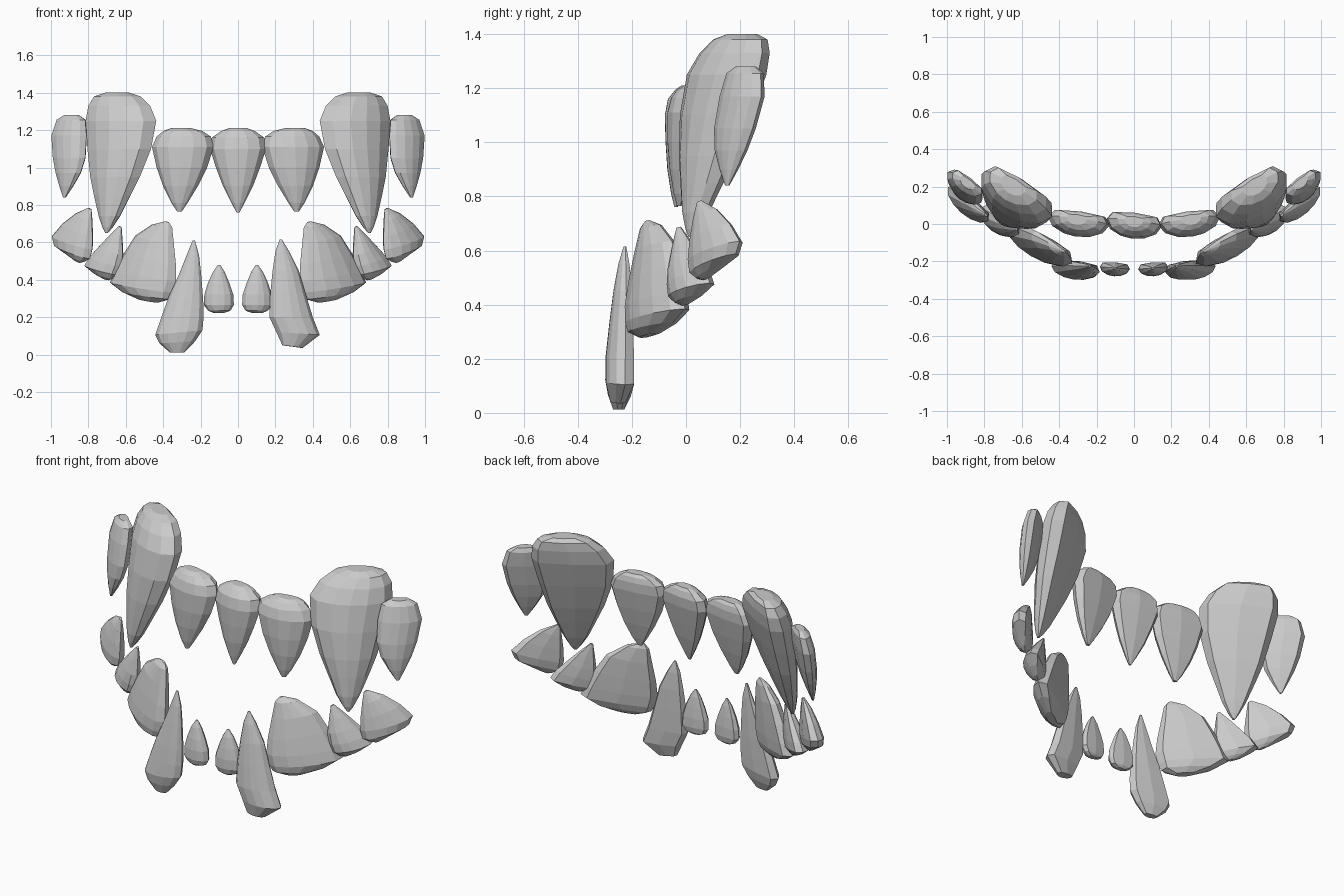
import bpy, bmesh, math

# Cross-section across a tooth: bulging front (v > 0), bevelled flat back (v < 0)
SECTION = [(-1, 0), (-.82, .55), (-.42, .9), (0, 1), (.42, .9), (.82, .55),
           (1, 0), (.82, -.8), (0, -1), (-.82, -.8)]


def tooth(name, rows, centre, slope, front, back, mirror=False):
    """Loft rows of (left x, left z, right x, right z) lying on a tilted plane."""
    cx, cy, cz = centre
    sx, sz = slope
    k = math.hypot(sx, 1)
    wmax = max(math.hypot(r[2] - r[0], r[3] - r[1]) for r in rows)
    bm = bmesh.new()
    rings = []
    for xl, zl, xr, zr in rows:
        f = (math.hypot(xr - xl, zr - zl) / wmax) ** 0.8
        pts = []
        for u, v in SECTION:
            t = (u + 1) / 2
            x, z = xl + (xr - xl) * t, zl + (zr - zl) * t
            d = v * f * (front if v > 0 else back)
            y = cy + sx * (x - cx) + sz * (z - cz) - d / k
            pts.append([x + d * sx / k, y, z])
        lo, hi = min(p[0] for p in pts), max(p[0] for p in pts)
        for p in pts:                       # keep the front outline exact
            p[0] = xl + (p[0] - lo) / (hi - lo) * (xr - xl)
            if mirror:
                p[0] = -p[0]
        rings.append([bm.verts.new(p) for p in pts])
    n = len(SECTION)
    for a, b in zip(rings, rings[1:]):
        for i in range(n):
            bm.faces.new((a[i], a[(i + 1) % n], b[(i + 1) % n], b[i]))
    bm.faces.new(rings[0])
    bm.faces.new(rings[-1][::-1])
    bmesh.ops.recalc_face_normals(bm, faces=bm.faces[:])
    me = bpy.data.meshes.new(name)
    bm.to_mesh(me)
    bm.free()
    bpy.context.collection.objects.link(bpy.data.objects.new(name, me))


def pair(name, *args):
    tooth(name + "_left", *args)
    tooth(name + "_right", *args, True)


def level(rows):
    """Rows given as (z, left x, right x)."""
    return [(a, z, b, z) for z, a, b in rows]


# Upper front teeth
tooth("upper_centre_incisor", level([
    (1.21, -.05, .05), (1.195, -.09, .09), (1.16, -.14, .14), (1.10, -.15, .15),
    (1.0, -.118, .118), (.9, -.08, .08), (.81, -.035, .035), (.76, -.008, .008)]),
    (0, 0, 1.05), (-.12, .12), .085, .05)
pair("upper_side_incisor", level([
    (1.21, -.36, -.25), (1.195, -.40, -.19), (1.165, -.435, -.145), (1.11, -.46, -.13),
    (1.0, -.435, -.165), (.9, -.40, -.215), (.81, -.355, -.27), (.765, -.325, -.30)]),
    (-.30, .01, 1.05), (-.14, .12), .085, .05)

# Upper canines and the small teeth outside them
pair("upper_canine", level([
    (1.4, -.71, -.58), (1.38, -.77, -.52), (1.33, -.80, -.47), (1.25, -.815, -.437),
    (1.1, -.805, -.465), (.95, -.79, -.525), (.85, -.77, -.575), (.74, -.745, -.63),
    (.68, -.725, -.67), (.65, -.71, -.695)]),
    (-.63, .14, 1.2), (-.6, .30), .12, .075)
pair("upper_outer_tooth", level([
    (1.28, -.93, -.85), (1.255, -.97, -.815), (1.17, -.998, -.808), (1.05, -.99, -.815),
    (.97, -.975, -.84), (.9, -.955, -.88), (.84, -.935, -.92)]),
    (-.9, .2, 1.15), (-.75, .22), .055, .04)

# Lower front teeth
pair("lower_incisor", level([
    (.48, -.107, -.095), (.44, -.135, -.07), (.38, -.162, -.045), (.32, -.18, -.025),
    (.265, -.183, -.022), (.235, -.16, -.04), (.222, -.13, -.075)]),
    (-.1, -.235, .33), (-.08, 0), .045, .03)

# Lower canines, with slightly different roots
tooth("lower_canine_left", [
    (-.243, .61, -.23, .61), (-.275, .53, -.208, .53), (-.315, .43, -.197, .43),
    (-.37, .31, -.186, .29), (-.41, .2, -.184, .2), (-.442, .105, -.19, .13),
    (-.42, .06, -.23, .07), (-.365, .012, -.285, .012)],
    (-.31, -.235, .25), (-.15, .06), .055, .045)
tooth("lower_canine_right", [
    (-.235, .615, -.222, .615), (-.275, .55, -.2, .55), (-.325, .45, -.185, .45),
    (-.36, .33, -.173, .33), (-.4, .2, -.168, .2), (-.437, .105, -.205, .12),
    (-.345, .035, -.237, .05)],
    (-.31, -.235, .25), (-.15, .06), .055, .045, True)

# Lower cheek teeth, tips leaning inward
pair("lower_first_premolar", [
    (-.39, .712, -.37, .708), (-.46, .695, -.352, .68), (-.55, .635, -.343, .59),
    (-.61, .54, -.332, .48), (-.66, .445, -.33, .39), (-.685, .385, -.345, .33),
    (-.62, .335, -.365, .295), (-.53, .295, -.43, .277)],
    (-.5, -.1, .48), (-.58, .12), .075, .05)
pair("lower_second_premolar", [
    (-.637, .688, -.622, .68), (-.695, .632, -.617, .61), (-.745, .58, -.613, .53),
    (-.795, .525, -.62, .47), (-.822, .48, -.635, .425), (-.77, .435, -.665, .405),
    (-.72, .405, -.69, .397)],
    (-.71, .015, .54), (-.7, .1), .065, .045)
pair("lower_outer_premolar", [
    (-.8, .785, -.783, .775), (-.87, .755, -.778, .71), (-.94, .7, -.775, .63),
    (-.995, .635, -.777, .56), (-.983, .588, -.79, .512), (-.92, .54, -.82, .495),
    (-.875, .505, -.845, .49)],
    (-.88, .105, .63), (-.8, .1), .06, .045)
